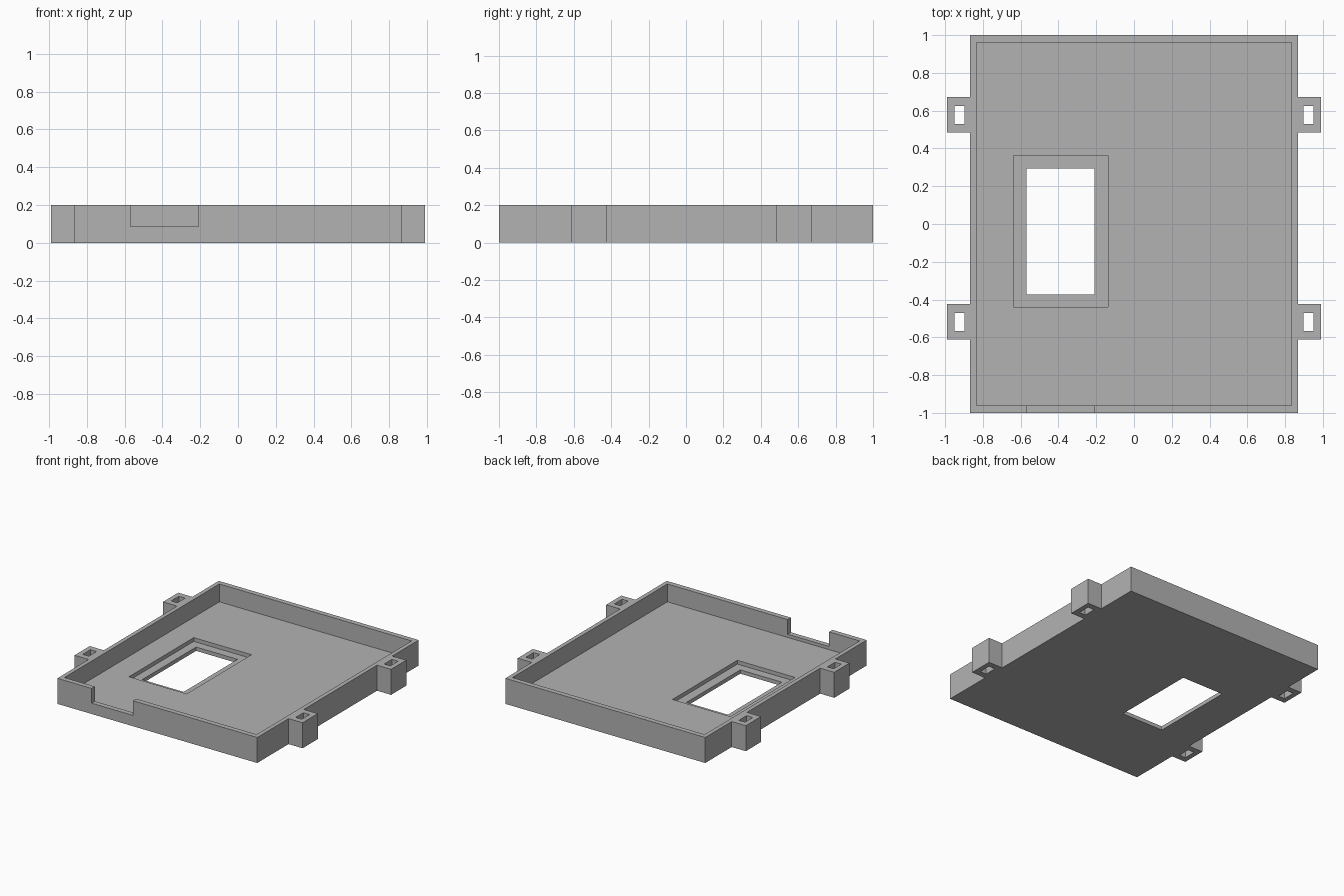
import bpy
import bmesh
from mathutils import Vector

cube = bpy.data.objects.get("Cube")
if cube:
    bpy.data.objects.remove(cube, do_unlink=True)

grey = bpy.data.materials.new("plain grey")
grey.use_nodes = True
colour = (0.45, 0.45, 0.45, 1.0)
grey.diffuse_color = colour
grey.node_tree.nodes["Principled BSDF"].inputs["Base Color"].default_value = colour

HEIGHT, FLOOR, LEDGE, SILL = 0.2, 0.06, 0.03, 0.085
BELOW, ABOVE = -0.1, 0.3


def box(name, x, y, z):
    """Box spanning the given (low, high) ranges."""
    lo, hi = Vector((x[0], y[0], z[0])), Vector((x[1], y[1], z[1]))
    bm = bmesh.new()
    bmesh.ops.create_cube(bm, size=1)
    for v in bm.verts:
        v.co = (lo + hi) / 2 + v.co * (hi - lo)
    mesh = bpy.data.meshes.new(name)
    bm.to_mesh(mesh)
    bm.free()
    mesh.materials.append(grey)
    obj = bpy.data.objects.new(name, mesh)
    bpy.context.collection.objects.link(obj)
    return obj


def combine(target, tool, operation):
    """Apply a boolean with the tool, then discard the tool."""
    mod = target.modifiers.new(operation, "BOOLEAN")
    mod.operation, mod.solver, mod.object = operation, "EXACT", tool
    bpy.context.view_layer.update()
    bpy.context.view_layer.objects.active = target
    bpy.ops.object.modifier_apply(modifier=mod.name)
    bpy.data.objects.remove(tool, do_unlink=True)


# Tray block with four mounting lugs
tray = box("tray", (-0.867, 0.867), (-1, 1), (0, HEIGHT))
lug_centres = (0.578, -0.518)
for side in (-1, 1):
    for y in lug_centres:
        xs = sorted((side * 0.85, side * 0.989))
        lug = box("lug", xs, (y - 0.094, y + 0.094), (0, HEIGHT))
        combine(tray, lug, "UNION")

# Hollow interior
combine(tray, box("cavity", (-0.834, 0.834), (-0.96, 0.96), (FLOOR, ABOVE)), "DIFFERENCE")

# Strap slots through the lugs
for side in (-1, 1):
    for y in lug_centres:
        xs = sorted((side * 0.897, side * 0.951))
        slot = box("slot", xs, (y - 0.048, y + 0.048), (BELOW, ABOVE))
        combine(tray, slot, "DIFFERENCE")

# Window with a recessed ledge, and the notch in the front wall
window_x = (-0.57, -0.21)
combine(tray, box("ledge", (-0.638, -0.137), (-0.44, 0.363), (LEDGE, 0.1)), "DIFFERENCE")
combine(tray, box("window", window_x, (-0.373, 0.295), (BELOW, ABOVE)), "DIFFERENCE")
combine(tray, box("notch", window_x, (-1.1, -0.9), (SILL, ABOVE)), "DIFFERENCE")

# Tidy coplanar faces and keep them flat
bm = bmesh.new()
bm.from_mesh(tray.data)
bmesh.ops.remove_doubles(bm, verts=bm.verts, dist=0.0001)
bmesh.ops.dissolve_limit(bm, angle_limit=0.01, verts=bm.verts, edges=bm.edges)
bmesh.ops.recalc_face_normals(bm, faces=bm.faces)
bm.to_mesh(tray.data)
bm.free()
